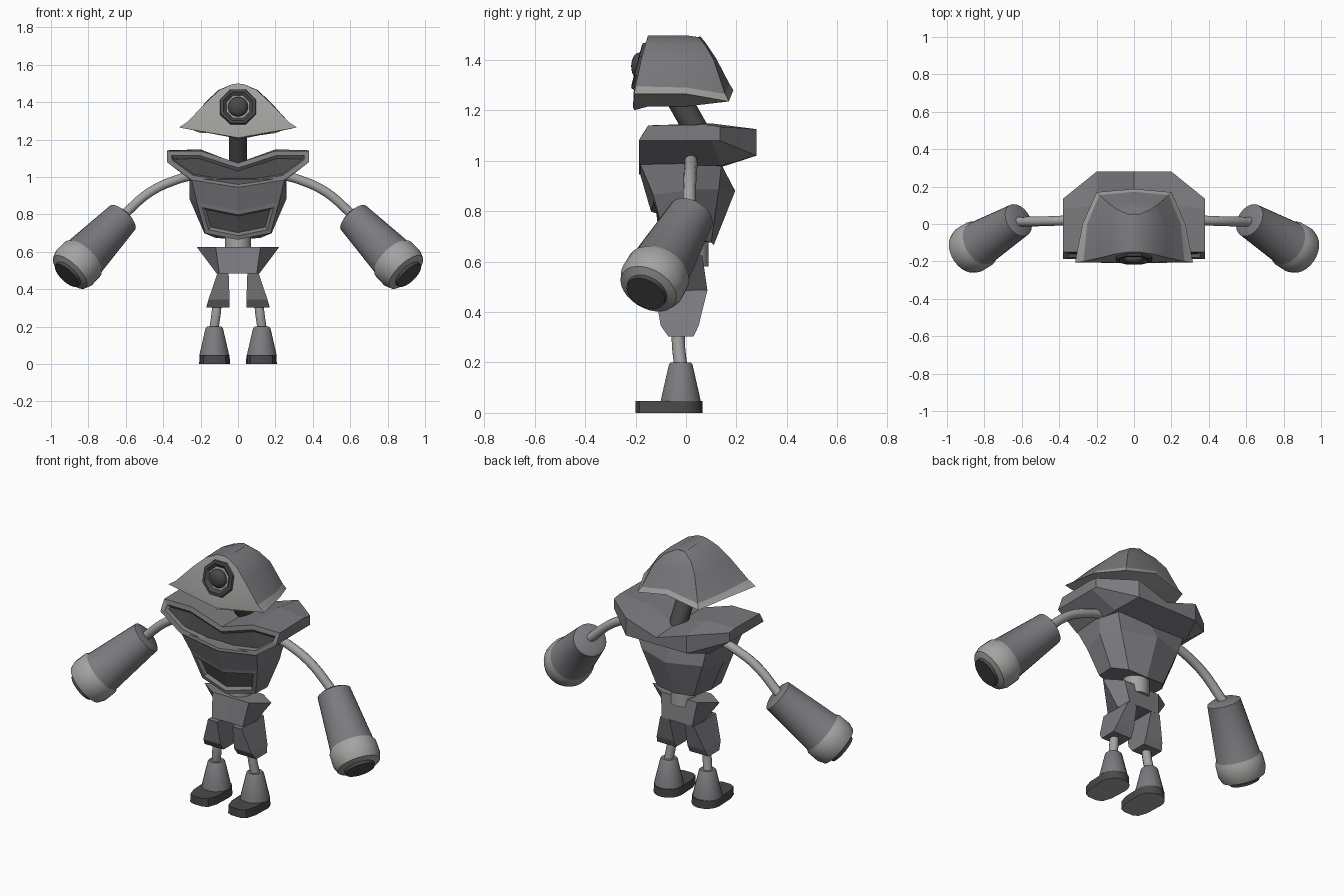
import bpy, bmesh, math
from mathutils import Vector

if "Cube" in bpy.data.objects:
    bpy.data.objects.remove(bpy.data.objects["Cube"])


def material(name, rgb):
    m = bpy.data.materials.new(name)
    m.diffuse_color = (*rgb, 1)
    m.use_nodes = True
    m.node_tree.nodes["Principled BSDF"].inputs["Base Color"].default_value = m.diffuse_color
    return m


BODY, LIGHT, DARK = 0, 1, 2
MATS = [material("mid_grey", (0.20, 0.20, 0.215)),
        material("light_grey", (0.37, 0.37, 0.36)),
        material("dark_grey", (0.065, 0.067, 0.065))]


def finish(name, bm, smooth=None):
    bmesh.ops.recalc_face_normals(bm, faces=bm.faces)
    me = bpy.data.meshes.new(name)
    bm.to_mesh(me)
    bm.free()
    for m in MATS:
        me.materials.append(m)
    ob = bpy.data.objects.new(name, me)
    bpy.context.collection.objects.link(ob)
    if smooth:
        bpy.ops.object.select_all(action='DESELECT')
        bpy.context.view_layer.objects.active = ob
        ob.select_set(True)
        bpy.ops.object.shade_smooth_by_angle(angle=math.radians(smooth))
    return ob


def loft(rings, mat=lambda row, col: BODY, caps=(BODY, BODY)):
    """Skin closed rings; mat picks a colour from row and column."""
    bm = bmesh.new()
    vs = [[bm.verts.new(p) for p in r] for r in rings]
    n = len(rings[0])
    for i in range(len(rings) - 1):
        for j in range(n):
            k = (j + 1) % n
            f = bm.faces.new((vs[i][j], vs[i][k], vs[i + 1][k], vs[i + 1][j]))
            f.material_index = mat(i, j)
    for r, c in ((vs[0], caps[0]), (vs[-1], caps[1])):
        bm.faces.new(r).material_index = c
    return bm


def mirrored(half):
    """Full ring from a half that runs front centre to back centre."""
    return half + [(-x, y, z) for x, y, z in reversed(half[1:-1])]


def lathe(name, profile, start, end, sides=24, cols=None, caps=(BODY, BODY), smooth=40):
    """Turn (radius, distance) points about the axis start to end."""
    start = Vector(start)
    q = (Vector(end) - start).to_track_quat('Z', 'Y')
    rings = []
    for r, t in profile:
        ang = [2 * math.pi * (i + 0.5) / sides for i in range(sides)]
        rings.append([start + q @ Vector((r * math.cos(a), r * math.sin(a), t)) for a in ang])
    cols = cols or [BODY] * len(profile)
    return finish(name, loft(rings, lambda i, j: cols[i], caps), smooth)


def tube(name, pts, radius, mat):
    cu = bpy.data.curves.new(name, 'CURVE')
    cu.dimensions = '3D'
    cu.bevel_depth, cu.bevel_resolution, cu.resolution_u = radius, 3, 6
    cu.use_fill_caps = True
    sp = cu.splines.new('BEZIER')
    sp.bezier_points.add(len(pts) - 1)
    for bp, p in zip(sp.bezier_points, pts):
        bp.co = p
        bp.handle_left_type = bp.handle_right_type = 'AUTO'
    cu.materials.append(MATS[mat])
    ob = bpy.data.objects.new(name, cu)
    bpy.context.collection.objects.link(ob)
    bpy.ops.object.select_all(action='DESELECT')
    bpy.context.view_layer.objects.active = ob
    ob.select_set(True)
    bpy.ops.object.convert(target='MESH')
    bpy.ops.object.shade_smooth_by_angle(angle=math.radians(40))


def recess(bm, faces, border):
    """Framed, sunken dark panel."""
    bmesh.ops.recalc_face_normals(bm, faces=bm.faces)
    bmesh.ops.inset_region(bm, faces=faces, thickness=border, use_even_offset=True)
    bmesh.ops.inset_region(bm, faces=faces, thickness=0.012, depth=-0.018, use_even_offset=True)
    for f in faces:
        f.material_index = DARK


# hooded head: light face and under-rim, mid grey hood
head = [mirrored(h) for h in (
    [(0, -.205, 1.2), (.05, -.15, 1.215), (.05, 0, 1.215), (.05, .08, 1.245), (0, .1, 1.26)],
    [(0, -.21, 1.21), (.315, -.205, 1.265), (.275, 0, 1.265), (.2, .17, 1.235), (0, .188, 1.28)],
    [(0, -.208, 1.27), (.27, -.2, 1.295), (.25, 0, 1.29), (.185, .155, 1.265), (0, .172, 1.305)],
    [(0, -.175, 1.4), (.17, -.178, 1.4), (.175, 0, 1.4), (.135, .11, 1.4), (0, .12, 1.405)],
    [(0, -.158, 1.47), (.1, -.16, 1.465), (.105, 0, 1.465), (.085, .075, 1.46), (0, .08, 1.465)],
    [(0, -.15, 1.5), (.03, -.15, 1.497), (.03, 0, 1.497), (.025, .05, 1.49), (0, .055, 1.495)])]
finish("head", loft(head, lambda i, j: LIGHT if i < 2 or j in (0, 7) else BODY,
                    (LIGHT, BODY)), 35)

# eye socket and eye
lathe("eye_socket", [(.112, 0), (.1, .03), (.085, .032), (.065, .016)],
      (0, -.165, 1.37), (0, -1.165, 1.63), 8, [DARK] * 4, (DARK, DARK), 20)
bm = bmesh.new()
bmesh.ops.create_uvsphere(bm, u_segments=20, v_segments=12, radius=.054)
for v in bm.verts:
    v.co = (v.co.x, v.co.y * .6 - .185, v.co.z + 1.375)
for f in bm.faces:
    f.material_index = DARK
finish("eye", bm, 60)

lathe("neck", [(.05, 0), (.05, .38)], (0, .12, .98), (0, -.06, 1.3), 16,
      [DARK] * 2, (DARK, DARK))

# collar, skinned from side to side
centre = [(0, -.187, .945), (0, -.15, 1.075), (0, .1, 1.07),
          (0, .28, 1.06), (0, .28, 1.02), (0, .14, .975)]
shoulder = [(.25, -.187, .985), (.2, -.15, 1.14), (.2, .1, 1.148),
            (.2, .28, 1.125), (.2, .28, 1.02), (.25, .14, .98)]
tip = [(.38, -.187, 1.08), (.38, -.15, 1.14), (.38, .08, 1.143),
       (.38, .135, 1.135), (.38, .135, 1.08), (.38, .1, 1.08)]
flip = lambda ring: [(-x, y, z) for x, y, z in ring]
bm = loft([flip(tip), flip(shoulder), centre, shoulder, tip])
bm.faces.ensure_lookup_table()
recess(bm, [bm.faces[i * 6] for i in range(4)], .026)
finish("collar", bm)

# abdomen with framed front panel
abdomen = [mirrored(h) for h in (
    [(0, -.183, .95), (.25, -.183, .99), (.26, .02, 1.0), (.23, .14, .985), (0, .14, .98)],
    [(0, -.145, .82), (.22, -.13, .865), (.26, .02, .885), (.2, .13, .885), (0, .195, .88)],
    [(0, -.115, .665), (.175, -.085, .70), (.18, .02, .70), (.12, .1, .675), (0, .11, .665)])]
bm = loft(abdomen)
bm.faces.ensure_lookup_table()
recess(bm, [bm.faces[8], bm.faces[15]], .022)
finish("abdomen", bm)

lathe("waist", [(.07, 0), (.07, .12)], (0, .02, .58), (0, .02, .7), 20,
      [LIGHT] * 2, (LIGHT, LIGHT))

# pelvis
pelvis = [mirrored(h) for h in (
    [(0, -.09, .485), (.1, -.1, .485), (.115, 0, .485), (.1, .085, .485), (0, .085, .485)],
    [(0, -.07, .625), (.12, -.07, .625), (.22, 0, .625), (.12, .065, .625), (0, .065, .625)])]
finish("pelvis", loft(pelvis))

for s, side in ((-1, "left"), (1, "right")):
    # thigh block
    rings = [[(s * x0, y0, z), (s * x1, y0, z), (s * x1, y1, z), (s * x0, y1, z)]
             for x0, x1, y0, y1, z in ((.045, .17, -.07, .03, .303), (.045, .158, -.1, .05, .345),
                                       (.05, .11, -.125, .085, .487))]
    finish(side + "_thigh", loft(rings))
    # shin, boot and sole
    tube(side + "_shin", [(s * .11, -.03, .34), (s * .117, -.03, .27), (s * .13, -.02, .18)],
         .026, LIGHT)
    lathe(side + "_boot", [(.08, 0), (.076, .02), (.047, .145), (.04, .152)],
          (s * .127, -.021, .048), (s * .127, -.021, 1), 20)
    heel = [(.083 * math.cos(a), -.02 + .085 * math.sin(a))
            for a in (math.pi * i / 10 for i in range(11))]
    sole = heel + [(-.078, -.13), (-.06, -.185), (-.03, -.2),
                   (.03, -.2), (.06, -.185), (.078, -.13)]
    finish(side + "_sole", loft([[(s * .125 + x * k, y, z) for x, y in sole]
                                 for k, z in ((1, 0), (.96, .048))],
                                lambda i, j: DARK, (LIGHT, DARK)), 35)
    # arm and forearm barrel
    tube(side + "_arm", [(s * .22, .02, 1.015), (s * .33, .02, .985), (s * .47, .015, .92),
                         (s * .62, .012, .79)], .026, LIGHT)
    lathe(side + "_forearm",
          [(.07, 0), (.093, .012), (.122, .33), (.132, .345), (.133, .415), (.12, .45),
           (.085, .462), (.082, .478)],
          (s * .61, .025, .79), (s * .9, -.15, .49), 28,
          [BODY, BODY, LIGHT, LIGHT, LIGHT, LIGHT, DARK, DARK], (BODY, DARK), 40)
